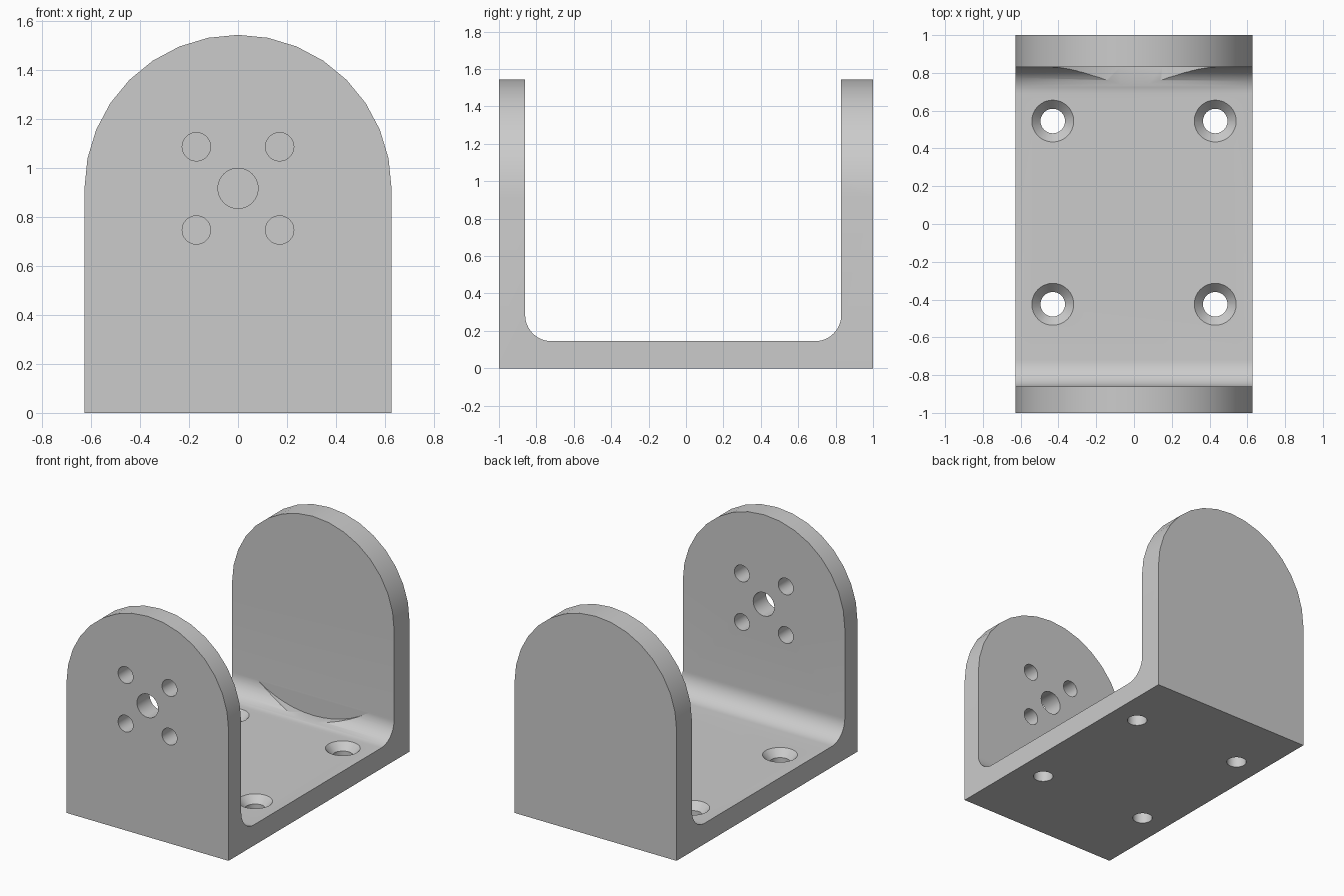
import bpy, bmesh
from math import sin, cos, pi, radians
from mathutils import Matrix

if "Cube" in bpy.data.objects:
    bpy.data.objects.remove(bpy.data.objects["Cube"], do_unlink=True)

HALF_W, AXIS_Z = 0.627, 0.917      # half width, height of the pivot axis
FLOOR, FILLET = 0.145, 0.14        # base thickness, inner corner radius
FRONT_IN, BACK_IN = -0.86, 0.83    # inner faces of the two uprights

grey = bpy.data.materials.new("plain_grey")
grey.use_nodes = True
colour = (0.6, 0.6, 0.6, 1)
grey.diffuse_color = colour
grey.node_tree.nodes["Principled BSDF"].inputs["Base Color"].default_value = colour


def new_object(name, bm):
    bmesh.ops.recalc_face_normals(bm, faces=bm.faces)
    mesh = bpy.data.meshes.new(name)
    bm.to_mesh(mesh)
    bm.free()
    mesh.materials.append(grey)
    obj = bpy.data.objects.new(name, mesh)
    bpy.context.collection.objects.link(obj)
    return obj


def prism(name, points, offset):
    """Extrude a closed 3D outline along an offset."""
    bm = bmesh.new()
    face = bm.faces.new([bm.verts.new(p) for p in points])
    out = bmesh.ops.extrude_face_region(bm, geom=[face])
    moved = [g for g in out["geom"] if isinstance(g, bmesh.types.BMVert)]
    bmesh.ops.translate(bm, verts=moved, vec=offset)
    return new_object(name, bm)


def cone(name, centre, r_low, r_high, depth, along_y=False, sides=32):
    bm = bmesh.new()
    bmesh.ops.create_cone(bm, cap_ends=True, segments=sides, radius1=r_low,
                          radius2=r_high, depth=depth)
    if along_y:
        bm.transform(Matrix.Rotation(pi / 2, 4, "X"))
    bm.transform(Matrix.Translation(centre))
    return new_object(name, bm)


def arc(cx, cy, r, start, end, steps):
    angles = [radians(start + (end - start) * i / steps) for i in range(steps + 1)]
    return [(cx + r * cos(a), cy + r * sin(a)) for a in angles]


def cut(target, tool, operation="DIFFERENCE"):
    mod = target.modifiers.new(tool.name, "BOOLEAN")
    mod.operation, mod.object, mod.solver = operation, tool, "EXACT"
    bpy.context.view_layer.objects.active = target
    bpy.ops.object.modifier_apply(modifier=mod.name)
    bpy.data.objects.remove(tool, do_unlink=True)


# U-shaped channel with filleted inner corners
top = 1.7
channel = [(-1, 0), (1, 0), (1, top), (BACK_IN, top)]
channel += arc(BACK_IN - FILLET, FLOOR + FILLET, FILLET, 0, -90, 12)
channel += arc(FRONT_IN + FILLET, FLOOR + FILLET, FILLET, 270, 180, 12)
channel += [(FRONT_IN, top), (-1, top)]
bracket = prism("bracket", [(-0.8, y, z) for y, z in channel], (1.6, 0, 0))

# Round-topped outline of both uprights
arch = [(-HALF_W, 0), (HALF_W, 0)] + arc(0, AXIS_Z, HALF_W, 0, 180, 16)
cut(bracket, prism("arch_tool", [(x, -1.2, z) for x, z in arch], (0, 2.4, 0)), "INTERSECT")

# Round clearance that scoops the fillet at the back upright
cut(bracket, cone("clearance_tool", (0, BACK_IN / 2, AXIS_Z), 0.766, 0.766,
                  BACK_IN, True, 64))

# Pivot hole and four bolt holes through the front upright
cut(bracket, cone("pivot_tool", (0, -0.93, AXIS_Z), 0.082, 0.082, 0.4, True))
for sx in (-1, 1):
    for sz in (-1, 1):
        cut(bracket, cone("bolt_tool", (sx * 0.17, -0.93, AXIS_Z + sz * 0.17),
                          0.058, 0.058, 0.4, True))

# Countersunk mounting holes in the base
SINK = 0.05
for x in (-0.43, 0.43):
    for y in (-0.425, 0.545):
        cut(bracket, cone("screw_tool", (x, y, 0.05), 0.065, 0.065, 0.3))
        cut(bracket, cone("sink_tool", (x, y, FLOOR), 0.065, 0.157, 2 * SINK))

bpy.context.view_layer.objects.active = bracket
bracket.select_set(True)
bpy.ops.object.shade_smooth_by_angle(angle=radians(30))
